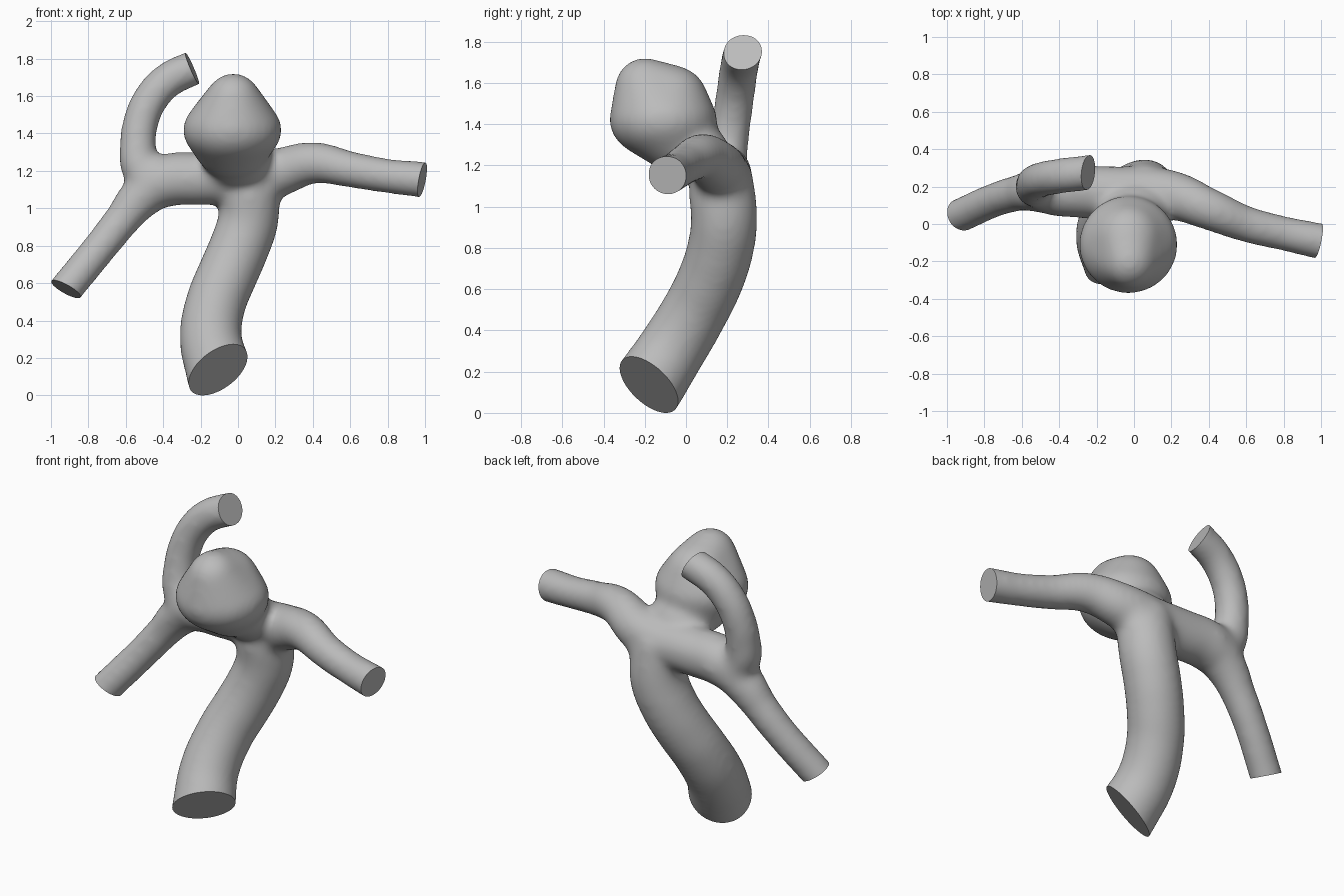
import bpy
import bmesh
from mathutils import Vector, Matrix

cube = bpy.data.objects.get("Cube")
if cube:
    bpy.data.objects.remove(cube, do_unlink=True)

scene = bpy.context.scene
GROW = 0.008  # makes up for shrinkage in smoothing

# Each vessel: points (x, y, z, radius) from the junction to the open end, then the end-cut normal
vessels = [
    # main trunk
    ([(0.05, 0.17, 1.2, .14), (0.06, 0.175, 1.08, .155), (0.055, 0.185, 0.95, .155),
      (0.005, 0.165, 0.8, .155), (-0.06, 0.115, 0.65, .155), (-0.12, 0.04, 0.5, .155),
      (-0.145, -0.075, 0.31, .16), (-0.105, -0.18, 0.15, .17)], (0.49, -0.58, -0.65)),
    # left branch
    ([(-0.02, 0.17, 1.17, .13), (0.2, 0.155, 1.2, .125), (0.4, 0.08, 1.255, .105),
      (0.6, 0.0, 1.22, .09), (0.8, -0.05, 1.185, .085), (0.985, -0.09, 1.165, .09)],
     (0.96, -0.2, -0.18)),
    # right lower branch
    ([(0.05, 0.17, 1.17, .13), (-0.2, 0.17, 1.17, .135), (-0.4, 0.18, 1.155, .135),
      (-0.52, 0.18, 1.07, .11), (-0.62, 0.165, 0.95, .09), (-0.74, 0.13, 0.8, .085),
      (-0.92, 0.05, 0.58, .085)], (-0.47, -0.27, -0.84)),
    # right upper branch
    ([(-0.42, 0.18, 1.14, .12), (-0.515, 0.19, 1.22, .1), (-0.535, 0.21, 1.36, .09),
      (-0.515, 0.23, 1.49, .088), (-0.465, 0.245, 1.6, .088), (-0.37, 0.26, 1.7, .088),
      (-0.245, 0.275, 1.76, .088)], (0.9, -0.1, 0.39)),
]

# Balls as (centre, half sizes): the hull of the first set is the sac, the second fills junctions
sac_balls = [
    ((-0.03, -0.11, 1.43), (.265, .262, .19)),
    ((-0.025, -0.2, 1.59), (.145, .145, .145)),
    ((-0.03, -0.075, 1.535), (.18, .18, .165)),
    ((-0.03, -0.04, 1.33), (.2, .17, .16)),
]
junction_balls = [
    ((0.0, 0.06, 1.27), (.19, .15, .15)),
    ((0.11, 0.17, 1.14), (.15, .14, .14)),
    ((-0.475, 0.185, 1.17), (.13, .12, .14)),
]


def add_tube(bm, points):
    """Sweep a round tube along smooth points, running a little past the open end."""
    last, before = Vector(points[-1][:3]), Vector(points[-2][:3])
    radius = points[-1][3]
    tip = last + (last - before).normalized() * radius * 1.3
    path = points + [(*tip, radius)]
    curve = bpy.data.curves.new("vessel_path", 'CURVE')
    curve.dimensions = '3D'
    curve.bevel_depth = 1
    curve.bevel_resolution = 8
    curve.use_fill_caps = True
    spline = curve.splines.new('BEZIER')
    spline.bezier_points.add(len(path) - 1)
    for bp, p in zip(spline.bezier_points, path):
        bp.co = p[:3]
        bp.radius = p[3] + GROW
        bp.handle_left_type = bp.handle_right_type = 'AUTO'
    helper = bpy.data.objects.new("vessel_helper", curve)
    scene.collection.objects.link(helper)
    mesh = bpy.data.meshes.new_from_object(
        helper.evaluated_get(bpy.context.evaluated_depsgraph_get()))
    bm.from_mesh(mesh)
    bpy.data.objects.remove(helper)
    bpy.data.meshes.remove(mesh)


def add_ball(bm, centre, size):
    matrix = Matrix.Translation(centre) @ Matrix.Diagonal((*size, 1))
    return bmesh.ops.create_icosphere(bm, subdivisions=4, radius=1, matrix=matrix)["verts"]


# Overlapping vessels, junction fill and the bulging sac
bm = bmesh.new()
for points, normal in vessels:
    add_tube(bm, points)
for centre, size in junction_balls:
    add_ball(bm, centre, size)
bmesh.ops.remove_doubles(bm, verts=bm.verts, dist=0.0001)

sac = bmesh.new()
for centre, size in sac_balls:
    add_ball(sac, centre, size)
hull = bmesh.ops.convex_hull(sac, input=sac.verts)
inside = [g for g in hull["geom_interior"] if isinstance(g, bmesh.types.BMVert)]
bmesh.ops.delete(sac, geom=inside, context='VERTS')
sac_mesh = bpy.data.meshes.new("sac")
sac.to_mesh(sac_mesh)
sac.free()
bm.from_mesh(sac_mesh)
bpy.data.meshes.remove(sac_mesh)

bmesh.ops.recalc_face_normals(bm, faces=bm.faces)
mesh = bpy.data.meshes.new("vessel_parts")
bm.to_mesh(mesh)
bm.free()
body = bpy.data.objects.new("vessel_with_sac", mesh)
scene.collection.objects.link(body)

# Fuse into one skin with soft junctions
remesh = body.modifiers.new("fuse", 'REMESH')
remesh.mode = 'VOXEL'
remesh.voxel_size = 0.016
smooth = body.modifiers.new("soften", 'SMOOTH')
smooth.factor = 0.5
smooth.iterations = 30
bpy.context.view_layer.update()
fused = bpy.data.meshes.new_from_object(
    body.evaluated_get(bpy.context.evaluated_depsgraph_get()))
body.modifiers.clear()
body.data = fused
bpy.data.meshes.remove(mesh)
fused.name = "vessel_with_sac"

# Slice each open end flat and cap it
bm = bmesh.new()
bm.from_mesh(fused)
for points, normal in vessels:
    end, n = Vector(points[-1][:3]), Vector(normal).normalized()
    reach = points[-1][3] * 2.5
    faces = [f for f in bm.faces if (f.calc_center_median() - end).length < reach]
    geom = set(faces)
    for f in faces:
        geom.update(f.edges, f.verts)
    bmesh.ops.bisect_plane(bm, geom=list(geom), plane_co=end, plane_no=n, dist=1e-5)
    beyond = [v for v in bm.verts
              if (v.co - end).length < reach and (v.co - end).dot(n) > 1e-4]
    bmesh.ops.delete(bm, geom=beyond, context='VERTS')
    rim = [e for e in bm.edges if e.is_boundary]
    bmesh.ops.holes_fill(bm, edges=rim, sides=0)
bmesh.ops.recalc_face_normals(bm, faces=bm.faces)

# Stand on the ground
floor = min(v.co.z for v in bm.verts)
bmesh.ops.translate(bm, verts=bm.verts, vec=(0, 0, -floor))
bm.to_mesh(fused)
bm.free()

material = bpy.data.materials.new("plain_grey")
material.use_nodes = True
grey = (0.5, 0.5, 0.5, 1)
material.diffuse_color = grey
material.node_tree.nodes["Principled BSDF"].inputs["Base Color"].default_value = grey
fused.materials.clear()
fused.materials.append(material)

bpy.ops.object.select_all(action='DESELECT')
body.select_set(True)
bpy.context.view_layer.objects.active = body
bpy.ops.object.shade_smooth_by_angle(angle=0.7)
